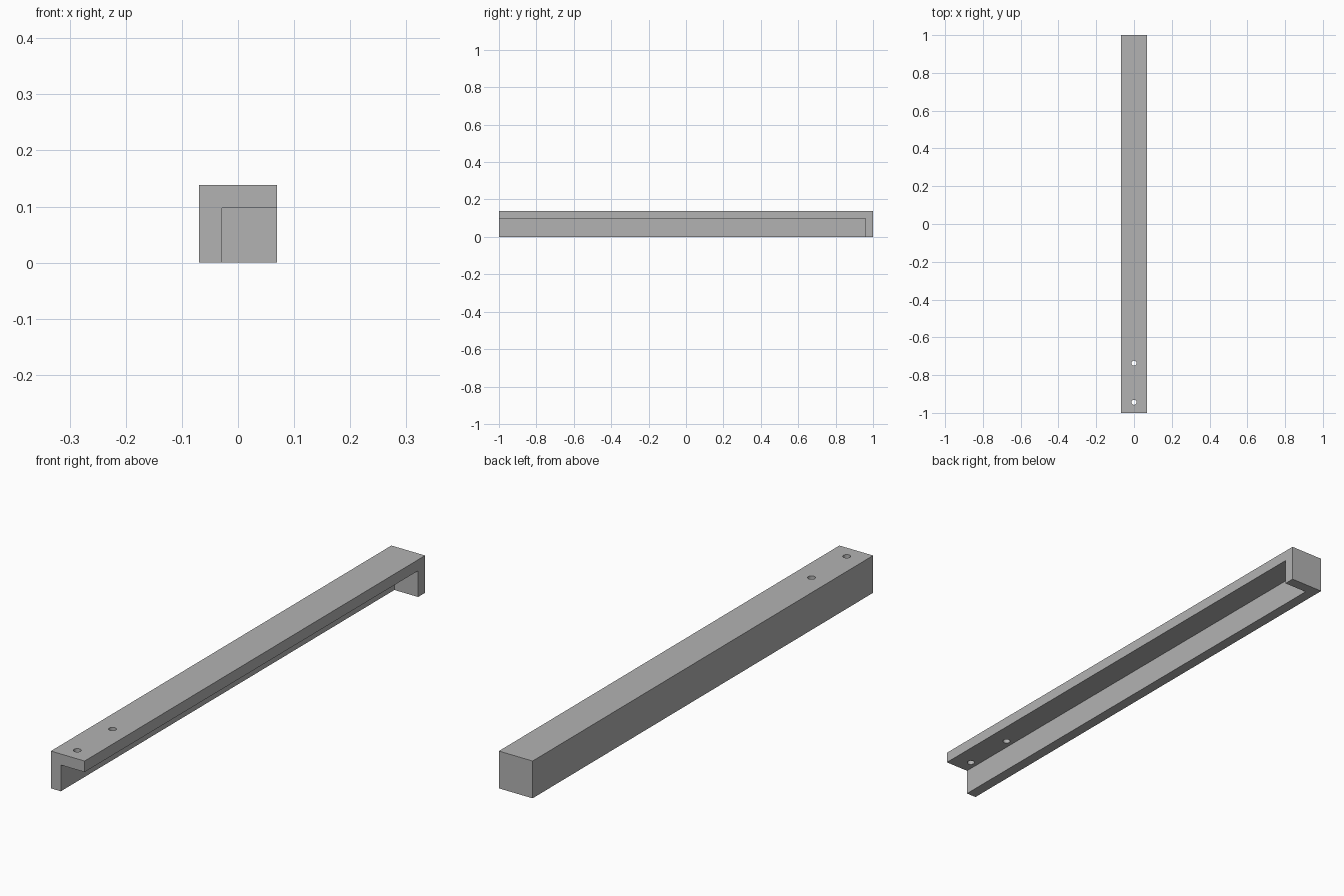
import bpy

cube = bpy.data.objects.get("Cube")
if cube:
    bpy.data.objects.remove(cube, do_unlink=True)

HALF = 0.0693          # half width of the square section
HEIGHT = 2 * HALF
WALL = 0.041           # thickness of top, side and end

grey = bpy.data.materials.new("plain grey")
grey.use_nodes = True
colour = (0.45, 0.45, 0.45, 1)
grey.diffuse_color = colour
grey.node_tree.nodes["Principled BSDF"].inputs["Base Color"].default_value = colour


def box(name, low, high):
    """Axis-aligned box between two corners."""
    centre = [(a + b) / 2 for a, b in zip(low, high)]
    bpy.ops.mesh.primitive_cube_add(size=1, location=centre)
    obj = bpy.context.object
    obj.name = name
    obj.scale = [b - a for a, b in zip(low, high)]
    bpy.ops.object.transform_apply(location=True, rotation=False, scale=True)
    return obj


def cut(target, cutter):
    """Subtract the cutter, then discard it."""
    cutter.hide_render = True
    mod = target.modifiers.new("cut", "BOOLEAN")
    mod.operation = "DIFFERENCE"
    mod.solver = "EXACT"
    mod.object = cutter
    bpy.context.view_layer.objects.active = target
    bpy.ops.object.modifier_apply(modifier=mod.name)
    bpy.data.objects.remove(cutter, do_unlink=True)


# Angle rail with a closed back end
rail = box("angle_rail", (-HALF, -1, 0), (HALF, 1, HEIGHT))
rail.data.materials.append(grey)
cut(rail, box("channel_cutter", (-HALF + WALL, -1.2, -0.2),
              (HALF + 0.2, 1 - WALL, HEIGHT - WALL)))

# Two screw holes through the top plate
for y in (-0.944, -0.737):
    bpy.ops.mesh.primitive_cylinder_add(vertices=32, radius=0.0135, depth=0.1,
                                        location=(0, y, HEIGHT))
    cut(rail, bpy.context.object)

# Smooth hole walls, crisp edges elsewhere
bpy.ops.object.select_all(action="DESELECT")
rail.select_set(True)
bpy.context.view_layer.objects.active = rail
bpy.ops.object.shade_smooth_by_angle()
